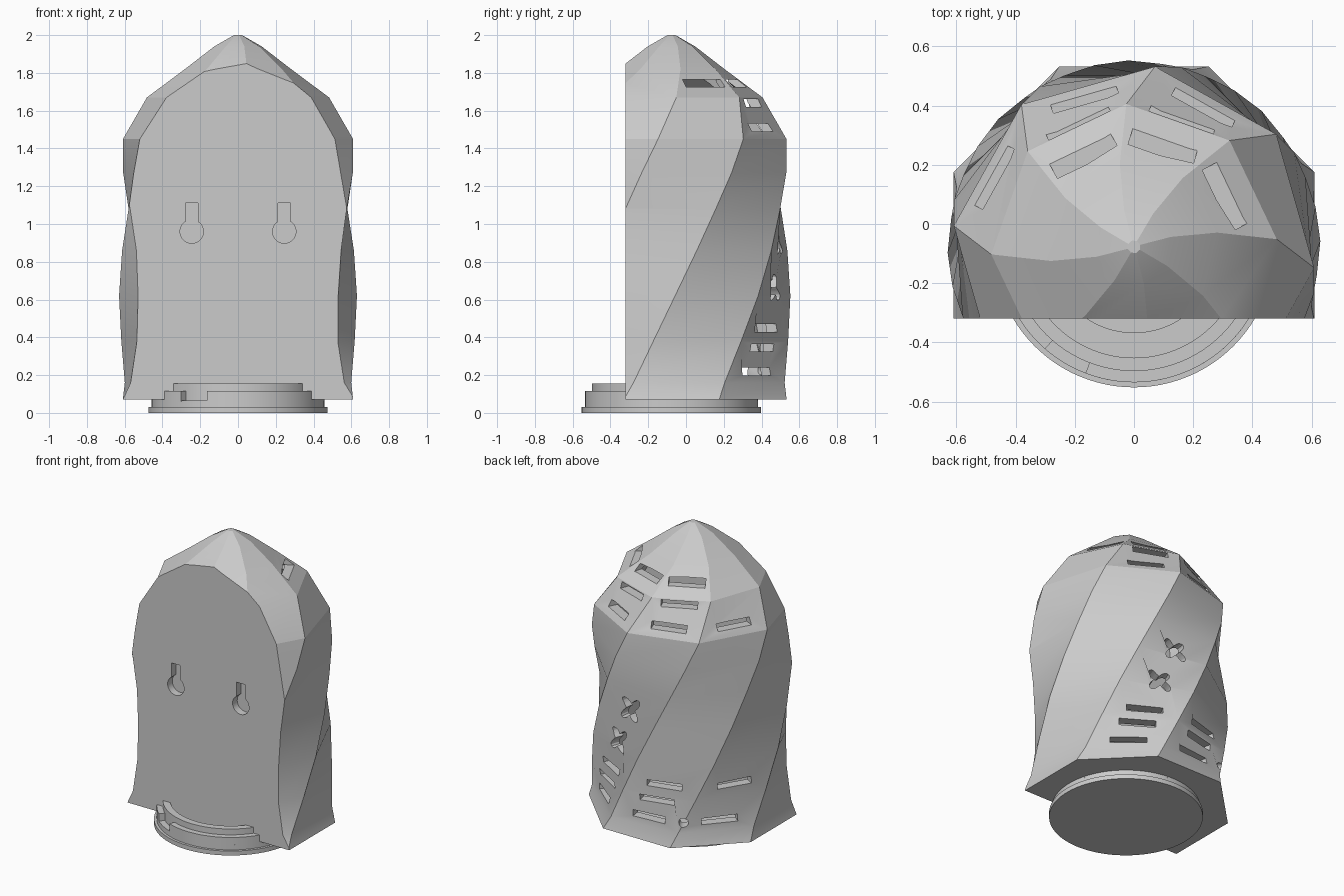
import bpy, bmesh, math
from mathutils import Matrix, Vector

cube = bpy.data.objects.get("Cube")
if cube:
    bpy.data.objects.remove(cube, do_unlink=True)

AXIS_Y = -0.077     # vertical axis of the twisted body
FRONT_Y = -0.32     # flat mounting face
BOTTOM = 0.07
TWIST = 44.1        # degrees per unit of height

grey = bpy.data.materials.new("plain_grey")
grey.use_nodes = True
grey.diffuse_color = (0.6, 0.6, 0.6, 1)
grey.node_tree.nodes["Principled BSDF"].inputs["Base Color"].default_value = (0.6, 0.6, 0.6, 1)


def add_object(name, bm):
    bmesh.ops.recalc_face_normals(bm, faces=bm.faces[:])
    mesh = bpy.data.meshes.new(name)
    bm.to_mesh(mesh)
    bm.free()
    mesh.materials.append(grey)
    ob = bpy.data.objects.new(name, mesh)
    bpy.context.scene.collection.objects.link(ob)
    return ob


def smooth(ob, angle):
    bpy.ops.object.select_all(action='DESELECT')
    ob.select_set(True)
    bpy.context.view_layer.objects.active = ob
    bpy.ops.object.shade_smooth_by_angle(angle=math.radians(angle))


def polar(r, degrees, z):
    a = math.radians(degrees)
    return Vector((r * math.cos(a), AXIS_Y + r * math.sin(a), z))


def twisted_octagon(name, rings, clip_y):
    """Eight-sided twisting tower, cut flat at the front."""
    bm = bmesh.new()
    loops = [[bm.verts.new(polar(r, 22.5 + 45 * k + TWIST * (z - BOTTOM), z))
              for k in range(8)] for z, r in rings]
    for low, high in zip(loops, loops[1:]):
        for k in range(8):
            n = (k + 1) % 8
            bm.faces.new((low[k], low[n], high[n], high[k]))
    bm.faces.new(loops[0][::-1])
    bm.faces.new(loops[-1])
    cut = bmesh.ops.bisect_plane(bm, geom=bm.verts[:] + bm.edges[:] + bm.faces[:], dist=1e-5,
                                 plane_co=(0, clip_y, 0), plane_no=(0, -1, 0), clear_outer=True)
    rim = [e for e in cut["geom_cut"] if isinstance(e, bmesh.types.BMEdge)]
    bmesh.ops.contextual_create(bm, geom=rim)
    return add_object(name, bm)


def prism(name, outline, depth, matrix):
    """Extrude a 2D outline along local z, centred, then place it."""
    bm = bmesh.new()
    low = [bm.verts.new((x, y, -depth / 2)) for x, y in outline]
    high = [bm.verts.new((x, y, depth / 2)) for x, y in outline]
    for i in range(len(low)):
        j = (i + 1) % len(low)
        bm.faces.new((low[i], low[j], high[j], high[i]))
    bm.faces.new(low[::-1])
    bm.faces.new(high)
    bm.transform(matrix)
    return add_object(name, bm)


def facing(location, degrees):
    """Local x tangential, y up, z pointing outwards at the given bearing."""
    return (Matrix.Translation(location) @ Matrix.Rotation(math.radians(degrees + 90), 4, 'Z')
            @ Matrix.Rotation(math.pi / 2, 4, 'X'))


def ring(name, profile, start=0, sweep=360, steps=96):
    """Sweep a closed (radius, height) profile about the axis."""
    bm = bmesh.new()
    full = sweep == 360
    loops = [[bm.verts.new(polar(r, start + sweep * i / steps, z)) for r, z in profile]
             for i in range(steps if full else steps + 1)]
    pairs = list(zip(loops, loops[1:])) + ([(loops[-1], loops[0])] if full else [])
    n = len(profile)
    for a, b in pairs:
        for i in range(n):
            j = (i + 1) % n
            bm.faces.new((a[i], a[j], b[j], b[i]))
    if not full:
        bm.faces.new(loops[0])
        bm.faces.new(loops[-1][::-1])
    bmesh.ops.remove_doubles(bm, verts=bm.verts[:], dist=1e-5)
    return add_object(name, bm)


# Body and its hollow
wall = [(0.07, 0.66), (0.16, 0.632), (0.38, 0.625), (0.62, 0.63), (0.86, 0.628), (1.08, 0.625),
        (1.27, 0.628), (1.45, 0.613), (1.67, 0.483), (1.82, 0.285), (1.94, 0.13), (2.0, 0.022)]
body = twisted_octagon("twisted_body", wall, FRONT_Y)
inside = [(z, r - 0.07) for z, r in wall[1:10]]
cutters = [twisted_octagon("hollow_cutter", inside, FRONT_Y + 0.09)]


def face_bearing(face, z):
    return 45 * face + TWIST * (z - BOTTOM)


def wall_radius(z):
    """Distance from the axis to the middle of a face at height z."""
    for (z0, r0), (z1, r1) in zip(wall, wall[1:]):
        if z0 <= z <= z1:
            return (r0 + (r1 - r0) * (z - z0) / (z1 - z0)) * math.cos(math.pi / 8)


# Ventilation slots, by face and height
low, mid, high = 0.22, 0.345, 0.45
eave, slope, crown = 1.51, 1.64, 1.745
slots = {1: (low, mid, high, eave, slope, crown), 2: (low, mid, high, eave),
         0: (eave, slope, crown), 3: (low, high), -1: (crown,)}
bar = [(-0.115, -0.021), (0.115, -0.021), (0.115, 0.021), (-0.115, 0.021)]
for face, heights in slots.items():
    for z in heights:
        a = face_bearing(face, z)
        cutters.append(prism("slot_cutter", bar, 0.28, facing(polar(wall_radius(z), a, z), a)))

# Four-lobed openings
clover = []
for i in range(48):
    t = math.tau * i / 48
    r = 0.064 - 0.027 * math.cos(4 * t)
    clover.append((r * math.cos(t), r * math.sin(t)))
for z in (0.665, 0.91):
    a = face_bearing(1, z)
    cutters.append(prism("clover_cutter", clover, 0.28, facing(polar(wall_radius(z), a, z), a)))

# Small round hole on a ridge
circle = [(0.03 * math.cos(math.tau * i / 24), 0.03 * math.sin(math.tau * i / 24)) for i in range(24)]
ridge = face_bearing(2.5, 0.23)
cutters.append(prism("cable_hole_cutter", circle, 0.3, facing(polar(0.62, ridge, 0.23), ridge)))

# Keyhole hangers in the flat face
keyhole = [(-0.032, 0.15), (-0.032, 0.053)]
for i in range(25):
    t = math.radians(121 + 298 * i / 24)
    keyhole.append((0.062 * math.cos(t), 0.062 * math.sin(t)))
keyhole += [(0.032, 0.15)]
keyhole.pop(1)
for x in (-0.245, 0.245):
    cutters.append(prism("keyhole_cutter", keyhole, 0.1, facing((x, FRONT_Y, 0.96), -90)))

# Cut everything, then drop the cutters
for c in cutters:
    c.hide_render = True
    mod = body.modifiers.new("cut", 'BOOLEAN')
    mod.operation = 'DIFFERENCE'
    mod.solver = 'EXACT'
    mod.object = c
bpy.context.view_layer.update()
result = bpy.data.meshes.new_from_object(body.evaluated_get(bpy.context.evaluated_depsgraph_get()))
body.modifiers.clear()
body.data = result
for c in cutters:
    bpy.data.objects.remove(c, do_unlink=True)
smooth(body, 20)

# Round twist-lock lid
lid = ring("round_lid", [(0, 0), (0.475, 0), (0.475, 0.03), (0.458, 0.03), (0.458, 0.065),
                         (0.42, 0.065), (0.42, 0.155), (0.375, 0.155), (0.375, 0.065),
                         (0.29, 0.065), (0.29, 0.045), (0, 0.045)])
smooth(lid, 30)
locking_rim = ring("locking_rim", [(0.41, 0.06), (0.458, 0.06), (0.458, 0.115), (0.41, 0.115)],
                   start=249, sweep=340)
smooth(locking_rim, 30)
